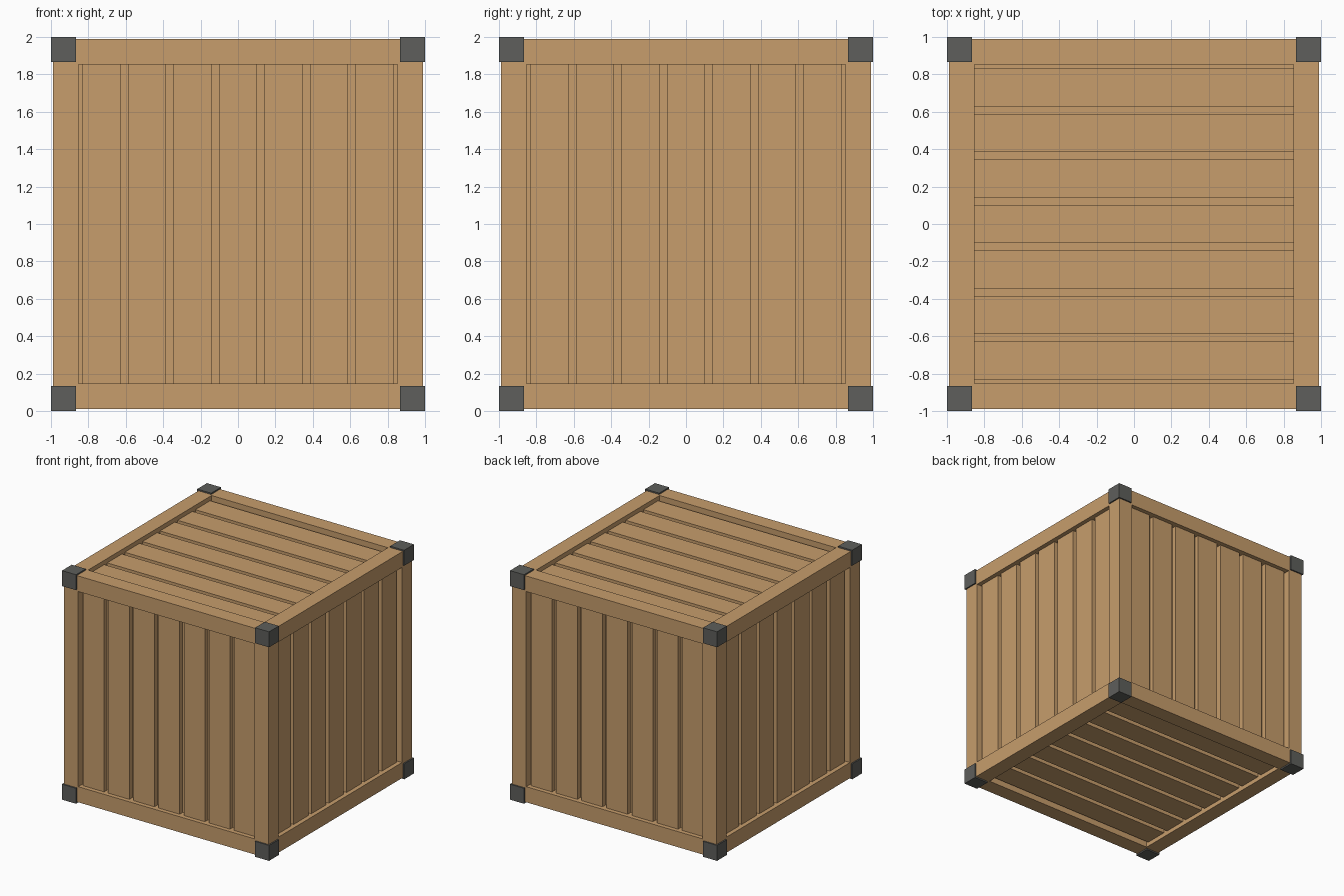
import bpy, bmesh
from mathutils import Vector
from itertools import product

if "Cube" in bpy.data.objects:
    bpy.data.objects.remove(bpy.data.objects["Cube"])

H = 0.988      # outer half size of the wooden frame
IN = 0.852     # inner edge of the frame beams
PLANK = 0.95   # plank surface distance from centre
CORE = 0.908   # gap floor distance from centre
C = Vector((0, 0, 1))


def material(name, col):
    m = bpy.data.materials.new(name)
    m.diffuse_color = (*col, 1)
    m.use_nodes = True
    m.node_tree.nodes["Principled BSDF"].inputs["Base Color"].default_value = m.diffuse_color
    return m


wood = material("wood", (0.571, 0.337, 0.150))
metal = material("dark metal", (0.112, 0.114, 0.106))


def build(name, boxes, mat):
    """One object from a list of (low corner, high corner) boxes around the crate centre."""
    bm = bmesh.new()
    for lo, hi in boxes:
        lo, hi = Vector(lo), Vector(hi)
        verts = bmesh.ops.create_cube(bm, size=1)["verts"]
        for v in verts:
            v.co = C + Vector([(hi if v.co[i] > 0 else lo)[i] for i in range(3)])
    me = bpy.data.meshes.new(name)
    bm.to_mesh(me)
    bm.free()
    me.materials.append(mat)
    ob = bpy.data.objects.new(name, me)
    bpy.context.collection.objects.link(ob)


def span(s, a, b):
    return (a, b) if s > 0 else (-b, -a)


def box(*ranges):
    return tuple(r[0] for r in ranges), tuple(r[1] for r in ranges)


# inner core seen through the gaps
build("inner_core", [((-CORE,) * 3, (CORE,) * 3)], wood)

# twelve frame beams, ends hidden in the corner caps
beams = []
for axis in range(3):
    for s, t in product((-1, 1), repeat=2):
        r = [span(s, IN, H), span(t, IN, H)]
        r.insert(axis, (-0.9, 0.9))
        beams.append(box(*r))
build("frame_beams", beams, wood)

# metal corner caps
build("corner_caps", [box(*[span(s, 0.865, 1.0) for s in signs])
                      for signs in product((-1, 1), repeat=3)], metal)

# seven planks per side: upright on the walls, along x on top and bottom
E = 0.86
strips = [(-0.73 + i * 0.2433 - 0.102, -0.73 + i * 0.2433 + 0.102) for i in range(7)]
for s, (front, side, lid) in ((-1, ("front", "left", "bottom")), (1, ("back", "right", "top"))):
    d = span(s, CORE - 0.02, PLANK)
    build(front + "_planks", [box(p, d, (-E, E)) for p in strips], wood)
    build(side + "_planks", [box(d, p, (-E, E)) for p in strips], wood)
    build(lid + "_planks", [box((-E, E), p, d) for p in strips], wood)
